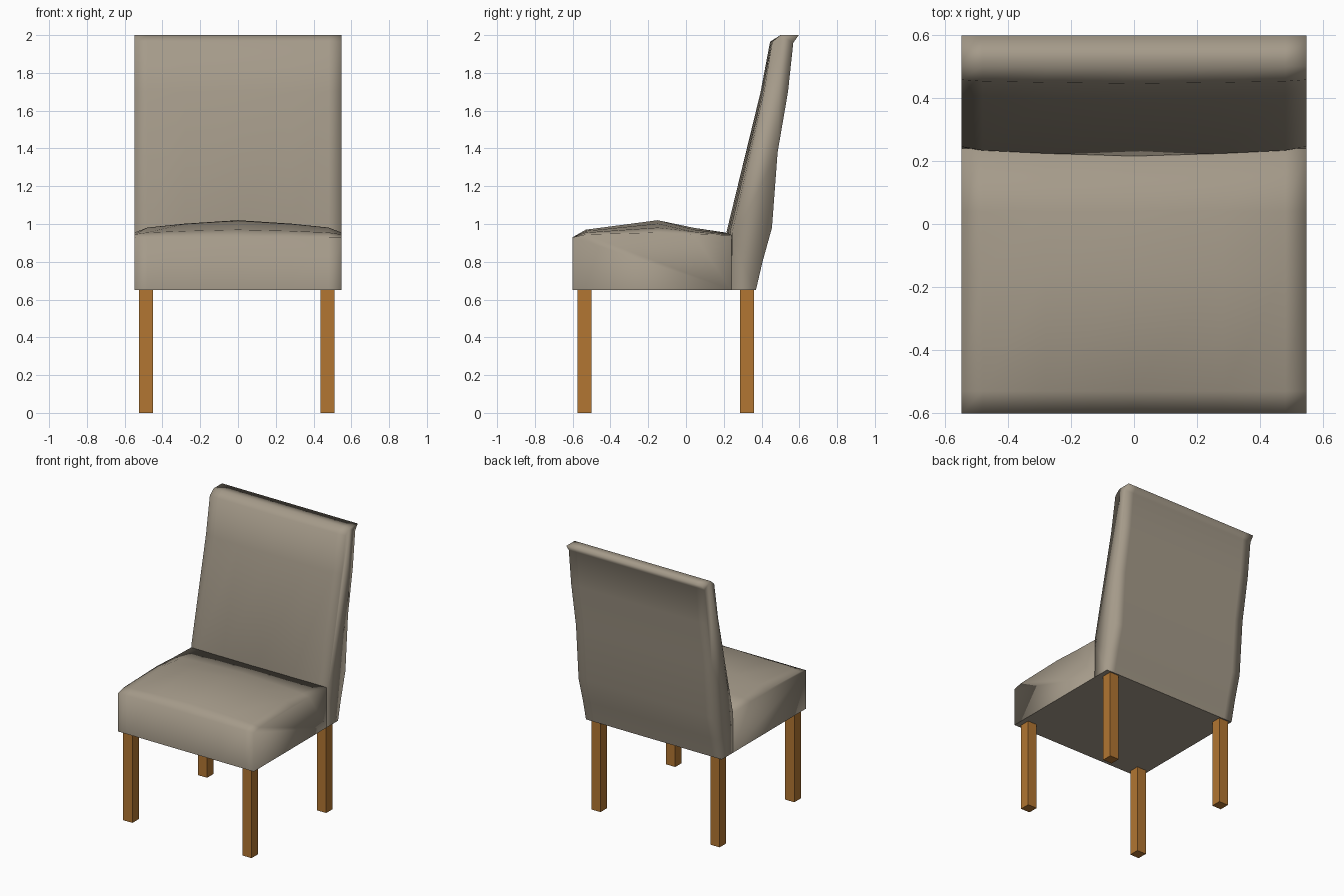
import bpy, bmesh

if "Cube" in bpy.data.objects:
    bpy.data.objects.remove(bpy.data.objects["Cube"])

def material(name, rgb):
    m = bpy.data.materials.new(name)
    m.diffuse_color = (*rgb, 1)
    m.use_nodes = True
    m.node_tree.nodes["Principled BSDF"].inputs["Base Color"].default_value = m.diffuse_color
    return m

fabric = material("taupe fabric", (0.375, 0.325, 0.253))
wood = material("oak wood", (0.445, 0.181, 0.032))

# Cross stations: x position and how far the padding has fallen off there
STATIONS = [(-0.547, 1), (-0.48, 0.6), (-0.28, 0.28), (0, 0),
            (0.28, 0.28), (0.48, 0.6), (0.547, 1)]
BOTTOM = 0.65

def loft(name, profile):
    """Sweep a padded profile across x; rows are (y, z, y change, z change at the sides)."""
    bm = bmesh.new()
    rings = [[bm.verts.new((x, y + dy * f, z + dz * f)) for y, z, dy, dz in profile]
             for x, f in STATIONS]
    n = len(profile)
    for a, b in zip(rings, rings[1:]):
        for i in range(n):
            j = (i + 1) % n
            bm.faces.new((a[i], a[j], b[j], b[i]))
    bm.faces.new(rings[0])
    bm.faces.new(rings[-1])
    bmesh.ops.recalc_face_normals(bm, faces=bm.faces)
    # Soft upholstery everywhere, crisp edge around the underside
    for f in bm.faces:
        f.smooth = True
    for e in bm.edges:
        under = [f.normal.z < -0.95 for f in e.link_faces]
        e.smooth = under[0] == under[-1]
    me = bpy.data.meshes.new(name)
    bm.to_mesh(me)
    bm.free()
    me.materials.append(fabric)
    ob = bpy.data.objects.new(name, me)
    bpy.context.collection.objects.link(ob)
    return ob

# Seat cushion with a crowned top
loft("seat", [
    (-0.60, BOTTOM, 0, 0),
    (-0.60, 0.93, 0, 0),
    (-0.53, 0.97, 0, -0.025),
    (-0.15, 1.02, 0, -0.065),
    (0.04, 0.98, 0, -0.035),
    (0.24, 0.95, 0, -0.01),
    (0.24, BOTTOM, 0, 0),
])

# Reclined backrest with a rolled top
loft("backrest", [
    (0.24, BOTTOM, 0, 0),
    (0.235, 0.90, 0.008, 0),
    (0.215, 0.96, 0.03, 0),
    (0.395, 1.70, 0.018, 0),
    (0.445, 1.965, 0.012, 0),
    (0.50, 2.00, 0, 0),
    (0.597, 2.00, 0, 0),
    (0.568, 1.96, 0, 0),
    (0.54, 1.70, 0, 0),
    (0.485, 1.38, 0, 0),
    (0.455, 0.98, 0, 0),
    (0.405, 0.80, 0, 0),
    (0.37, BOTTOM, 0, 0),
])

# Four square legs
for yname, y in (("front", -0.537), ("rear", 0.323)):
    for xname, x in (("left", -0.486), ("right", 0.474)):
        bpy.ops.mesh.primitive_cube_add(size=1, location=(x, y, BOTTOM / 2))
        leg = bpy.context.object
        leg.name = f"{yname}_{xname}_leg"
        leg.scale = (0.074, 0.074, BOTTOM)
        leg.data.materials.append(wood)
